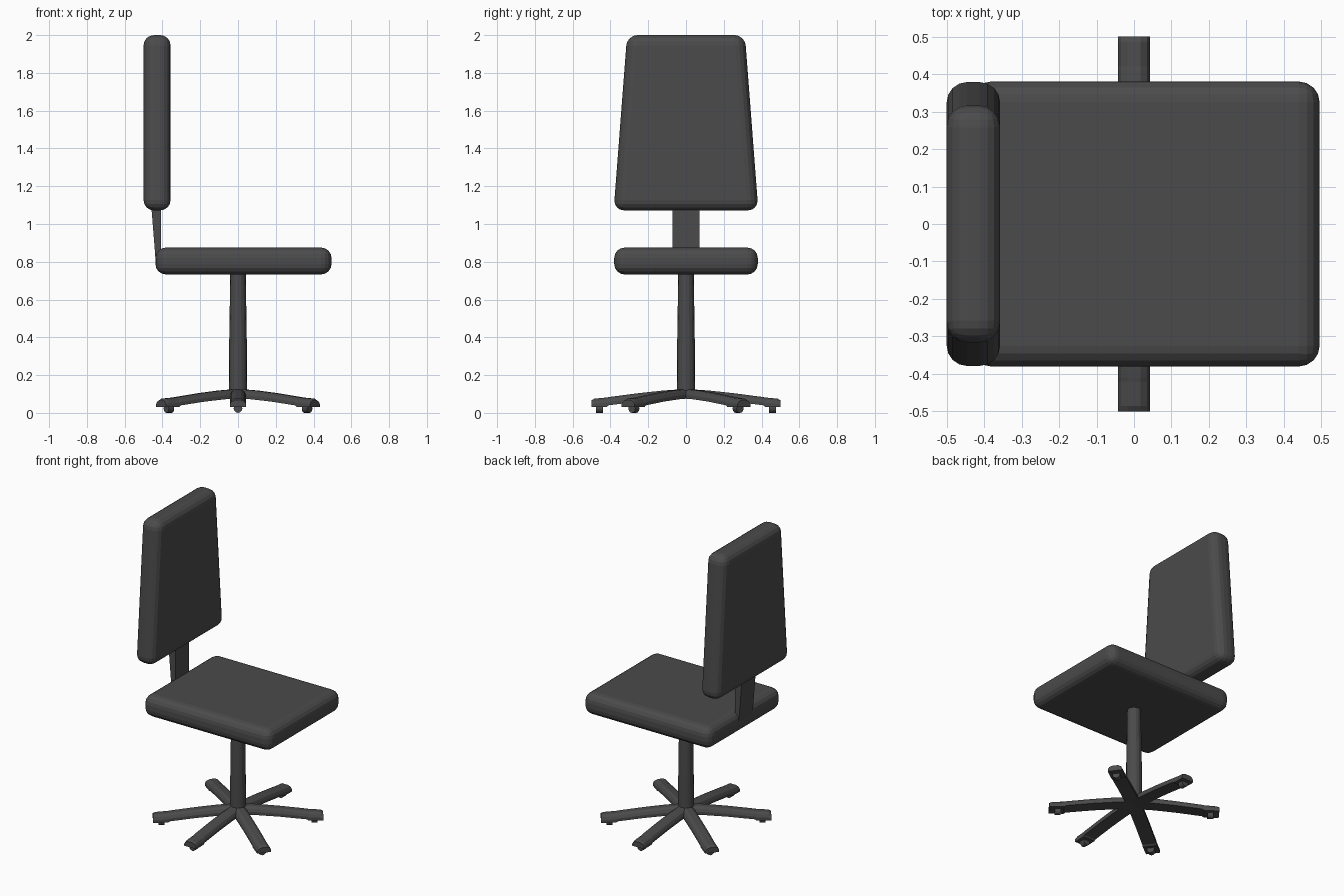
import bpy, bmesh
from math import cos, sin, pi, radians
from mathutils import Matrix

if "Cube" in bpy.data.objects:
    bpy.data.objects.remove(bpy.data.objects["Cube"])

dark = bpy.data.materials.new("dark_grey")
dark.diffuse_color = (0.07, 0.07, 0.07, 1)
dark.use_nodes = True
dark.node_tree.nodes["Principled BSDF"].inputs["Base Color"].default_value = dark.diffuse_color


def loft(name, rings, matrix=None):
    """Closed solid skinned through a list of equal-length point rings."""
    bm = bmesh.new()
    vs = [[bm.verts.new(p) for p in ring] for ring in rings]
    n = len(vs[0])
    for a, b in zip(vs, vs[1:]):
        for i in range(n):
            j = (i + 1) % n
            bm.faces.new((a[i], a[j], b[j], b[i]))
    bm.faces.new(vs[0])
    bm.faces.new(vs[-1])
    if matrix:
        bm.transform(matrix)
    bmesh.ops.recalc_face_normals(bm, faces=bm.faces)
    me = bpy.data.meshes.new(name)
    bm.to_mesh(me)
    bm.free()
    me.materials.append(dark)
    ob = bpy.data.objects.new(name, me)
    bpy.context.collection.objects.link(ob)
    return ob


def rect(x0, x1, hw, z):
    return [(x0, -hw, z), (x1, -hw, z), (x1, hw, z), (x0, hw, z)]


def circle(r, z, n):
    return [(r * cos(2 * pi * i / n), r * sin(2 * pi * i / n), z) for i in range(n)]


def cushion(name, rings):
    ob = loft(name, rings)
    b = ob.modifiers.new("round", 'BEVEL')
    b.width = 0.055
    b.segments = 4
    b.limit_method = 'NONE'
    return ob


# Cushions
cushion("seat", [rect(-0.437, 0.495, 0.38, 0.733), rect(-0.437, 0.495, 0.38, 0.875)])
cushion("backrest", [rect(-0.5, -0.357, 0.383, 1.072), rect(-0.5, -0.357, 0.312, 2.0)])

# Bracket joining seat and backrest
loft("back_bracket", [rect(-0.436, -0.408, 0.072, 0.80), rect(-0.441, -0.408, 0.072, 0.87),
                      rect(-0.462, -0.408, 0.072, 1.13)])

# Central column
loft("column", [circle(0.048, 0.09, 16), circle(0.047, 0.35, 16), circle(0.041, 0.74, 16)])


# Leg section: flat underneath, rounded on top
def section(r, bottom, top, hw):
    h = top - bottom
    arc = [(1, 0), (1, .4), (.8, .75), (.4, .97), (-.4, .97), (-.8, .75), (-1, .4), (-1, 0)]
    return [(r, hw * u, bottom + h * v) for u, v in arc]


# Six arched legs, each with a small roller under its tip
for i, deg in enumerate((37, 90, 143, 217, 270, 323)):
    length = 0.5 if deg in (90, 270) else 0.51
    turn = Matrix.Rotation(radians(deg), 4, 'Z')
    loft(f"leg_{i + 1}", [section(r, b, t, 0.043) for r, b, t in (
        (0.0, 0.078, 0.128), (0.12, 0.072, 0.12), (0.25, 0.06, 0.106),
        (0.41, 0.04, 0.085), (0.42, 0.032, 0.083),
        (length - 0.015, 0.03, 0.077), (length, 0.032, 0.068))], turn)
    place = turn @ Matrix.Translation((0.44, 0, 0.023)) @ Matrix.Rotation(pi / 2, 4, 'Y')
    loft(f"roller_{i + 1}", [circle(0.023, 0, 12), circle(0.023, 0.036, 12)], place)
